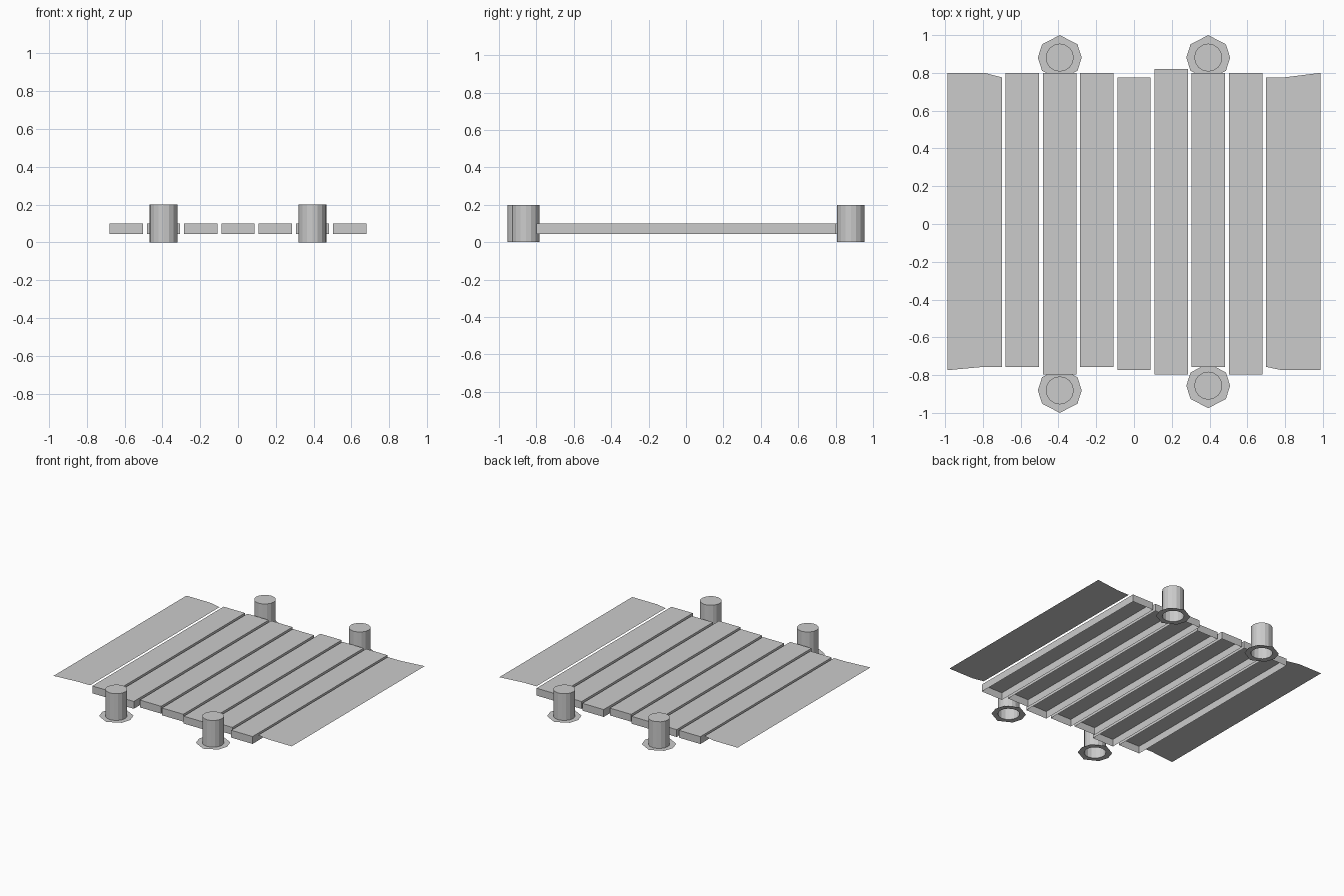
import bpy, bmesh
from math import sin, cos, radians, tau
from mathutils import Vector

cube = bpy.data.objects.get("Cube")
if cube:
    bpy.data.objects.remove(cube, do_unlink=True)

grey = bpy.data.materials.new("plain grey")
colour = (0.6, 0.6, 0.6, 1)
grey.diffuse_color = colour
grey.use_nodes = True
grey.node_tree.nodes["Principled BSDF"].inputs["Base Color"].default_value = colour

DECK_TOP, DECK_BOTTOM = 0.1, 0.045
POST_TOP, POST_RADIUS, POST_SIDES = 0.2, 0.074, 16
PITCH, PLANK_WIDTH = 0.197, 0.177


def finish(name, bm):
    mesh = bpy.data.meshes.new(name)
    bm.to_mesh(mesh)
    bm.free()
    mesh.materials.append(grey)
    obj = bpy.data.objects.new(name, mesh)
    bpy.context.collection.objects.link(obj)
    return obj


def ring(bm, points, z):
    return [bm.verts.new((x, y, z)) for x, y in points]


def open_prism(bm, points, bottom, top):
    """Capped on top, open underneath."""
    low, high = ring(bm, points, bottom), ring(bm, points, top)
    bm.faces.new(high)
    for i in range(len(points)):
        j = (i + 1) % len(points)
        bm.faces.new((low[i], low[j], high[j], high[i]))
    return low


# Deck planks with uneven ends
plank_ends = [(-0.756, 0.8), (-0.798, 0.8), (-0.756, 0.8), (-0.774, 0.776),
              (-0.798, 0.82), (-0.756, 0.8), (-0.798, 0.8)]
for i, (front, back) in enumerate(plank_ends):
    x = (i - 3) * PITCH
    a, b = x - PLANK_WIDTH / 2, x + PLANK_WIDTH / 2
    bm = bmesh.new()
    open_prism(bm, [(a, front), (b, front), (b, back), (a, back)], DECK_BOTTOM, DECK_TOP)
    finish(f"plank_{i + 1}", bm)

# Thin end sheets, level with the deck
sheets = {
    "right_end_sheet": [(-0.988, -0.774), (-0.792, -0.756), (-0.698, -0.756),
                        (-0.698, 0.776), (-0.792, 0.8), (-0.988, 0.8)],
    "left_end_sheet": [(0.698, -0.756), (0.783, -0.774), (0.988, -0.774),
                       (0.988, 0.8), (0.795, 0.776), (0.698, 0.776)],
}
for name, outline in sheets.items():
    bm = bmesh.new()
    bm.faces.new(ring(bm, outline, DECK_TOP))
    finish(name, bm)

# Hollow posts, each with a flat eight-cornered foot
circle = [(POST_RADIUS * cos(tau * k / POST_SIDES), POST_RADIUS * sin(tau * k / POST_SIDES))
          for k in range(POST_SIDES)]
foot_corners = [(0.116 * cos(radians(a)), 0.119 * sin(radians(a)))
                for a in (0, 36, 90, 144, 180, 216, 270, 324)]
posts = {"back_right": (-0.393, 0.881), "back_left": (0.393, 0.881),
         "front_right": (-0.393, -0.881), "front_left": (0.393, -0.856)}
for name, (x, y) in posts.items():
    bm = bmesh.new()
    open_prism(bm, circle, 0, POST_TOP)
    finish(name + "_post", bm).location = (x, y, 0)

    bm = bmesh.new()
    for outline in (circle, foot_corners):
        verts = ring(bm, outline, 0)
        for i, v in enumerate(verts):
            bm.edges.new((v, verts[i - 1]))
    bmesh.ops.triangle_fill(bm, edges=bm.edges[:], use_beauty=True, normal=Vector((0, 0, 1)))
    for face in bm.faces:
        face.normal_update()
        if face.normal.z < 0:
            face.normal_flip()
    finish(name + "_foot", bm).location = (x, y, 0)
